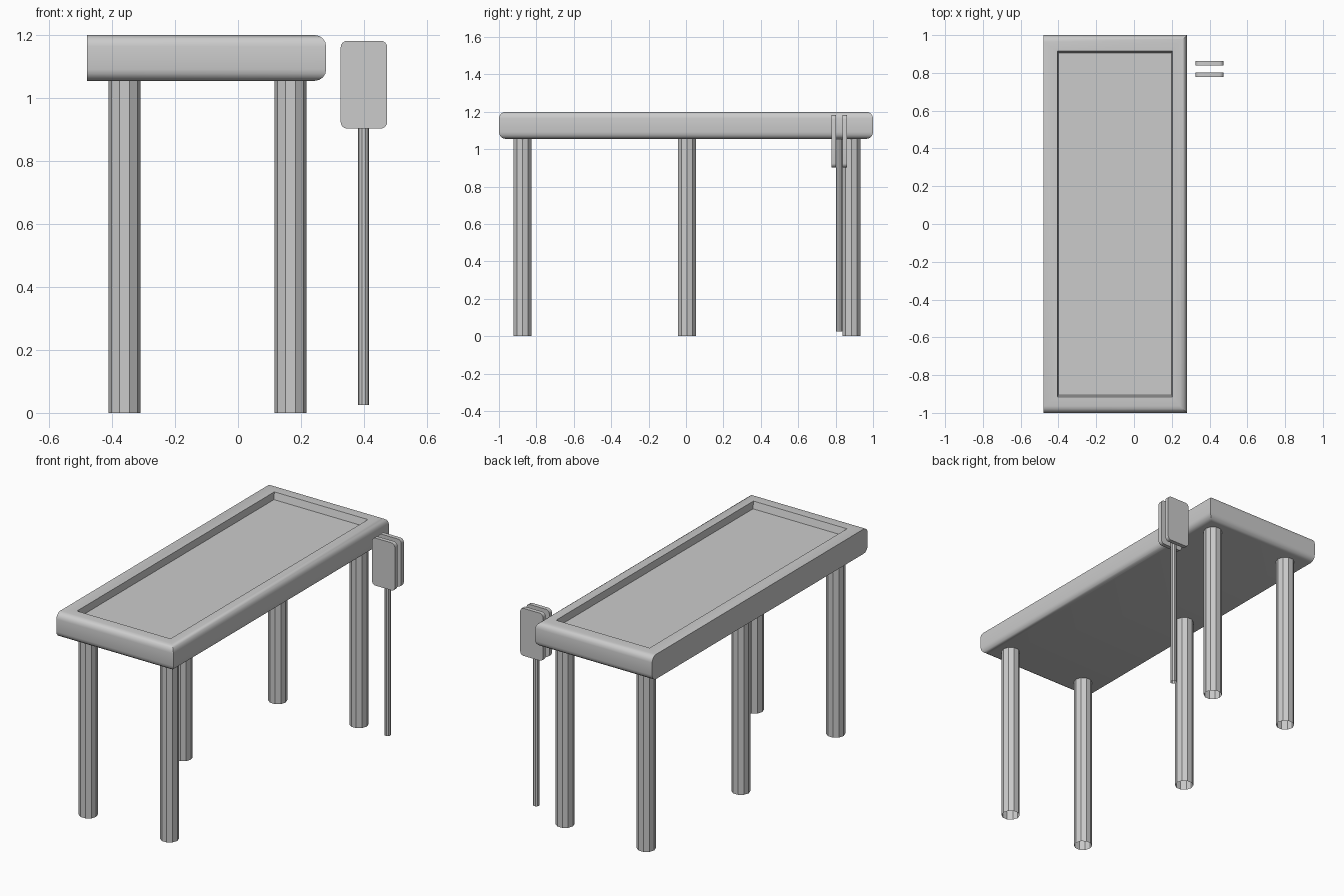
import bpy, bmesh
from mathutils import Matrix, Vector

if "Cube" in bpy.data.objects:
    bpy.data.objects.remove(bpy.data.objects["Cube"])


def box(lo, hi):
    """bmesh box between two corners"""
    bm = bmesh.new()
    lo, hi = Vector(lo), Vector(hi)
    size = Matrix.Diagonal((hi - lo).to_4d())
    bmesh.ops.create_cube(bm, size=1, matrix=Matrix.Translation((lo + hi) / 2) @ size)
    return bm


def finish(bm, name, angle=None):
    me = bpy.data.meshes.new(name)
    bmesh.ops.recalc_face_normals(bm, faces=bm.faces)
    bm.to_mesh(me)
    bm.free()
    ob = bpy.data.objects.new(name, me)
    bpy.context.collection.objects.link(ob)
    if angle:
        bpy.ops.object.select_all(action='DESELECT')
        ob.select_set(True)
        bpy.context.view_layer.objects.active = ob
        bpy.ops.object.shade_smooth_by_angle(angle=angle)
    return ob


def tube(name, x, y, z0, z1, r):
    """open-ended ten-sided tube"""
    bm = bmesh.new()
    bmesh.ops.create_cone(bm, cap_ends=False, segments=10, radius1=r, radius2=r,
                          depth=z1 - z0, matrix=Matrix.Translation((x, y, (z0 + z1) / 2))
                          @ Matrix.Rotation(1.5707963, 4, 'Z'))
    return finish(bm, name)


# Table top: rounded on three sides, square on the left side
bm = box((-0.48, -1, 1.055), (0.28, 1, 1.2))
edges = []
for e in bm.edges:
    a, b = (v.co for v in e.verts)
    if abs(a.z - b.z) < 1e-4 and max(a.x, b.x) > 0:
        edges.append(e)
bmesh.ops.bevel(bm, geom=edges, offset=0.036, segments=4, profile=0.5, affect='EDGES')

# Shallow recess in the top: rim, then sunken floor
top = max(bm.faces, key=lambda f: (round(f.calc_center_median().z, 4), f.calc_area()))
for x0, x1, y, z in ((-0.405, 0.203, 0.916, 1.2), (-0.4, 0.198, 0.905, 1.16)):
    bmesh.ops.inset_region(bm, faces=[top], thickness=0.01)
    for v in top.verts:
        v.co = (x0 if v.co.x < -0.1 else x1, y if v.co.y > 0 else -y, z)
finish(bm, "table_top", 0.6)

# Legs: pairs at both ends, one in the middle of the left side
for name, x, y in (("front_left_leg", -0.361, -0.874), ("front_right_leg", 0.167, -0.874),
                   ("middle_left_leg", -0.361, 0.006),
                   ("back_left_leg", -0.361, 0.884), ("back_right_leg", 0.167, 0.884)):
    tube(name, x, y, 0, 1.06, 0.051)

# Post beside the table
tube("sign_post", 0.399, 0.819, 0.025, 1.055, 0.0178)

# Two rounded plates clamping the post
for name, y in (("front_plate", 0.779), ("back_plate", 0.838)):
    bm = box((0.326, y, 0.903), (0.474, y + 0.024, 1.182))
    corners = [e for e in bm.edges if abs(e.verts[0].co.y - e.verts[1].co.y) > 0.01]
    bmesh.ops.bevel(bm, geom=corners, offset=0.021, segments=4, profile=0.5, affect='EDGES')
    finish(bm, name, 0.6)
